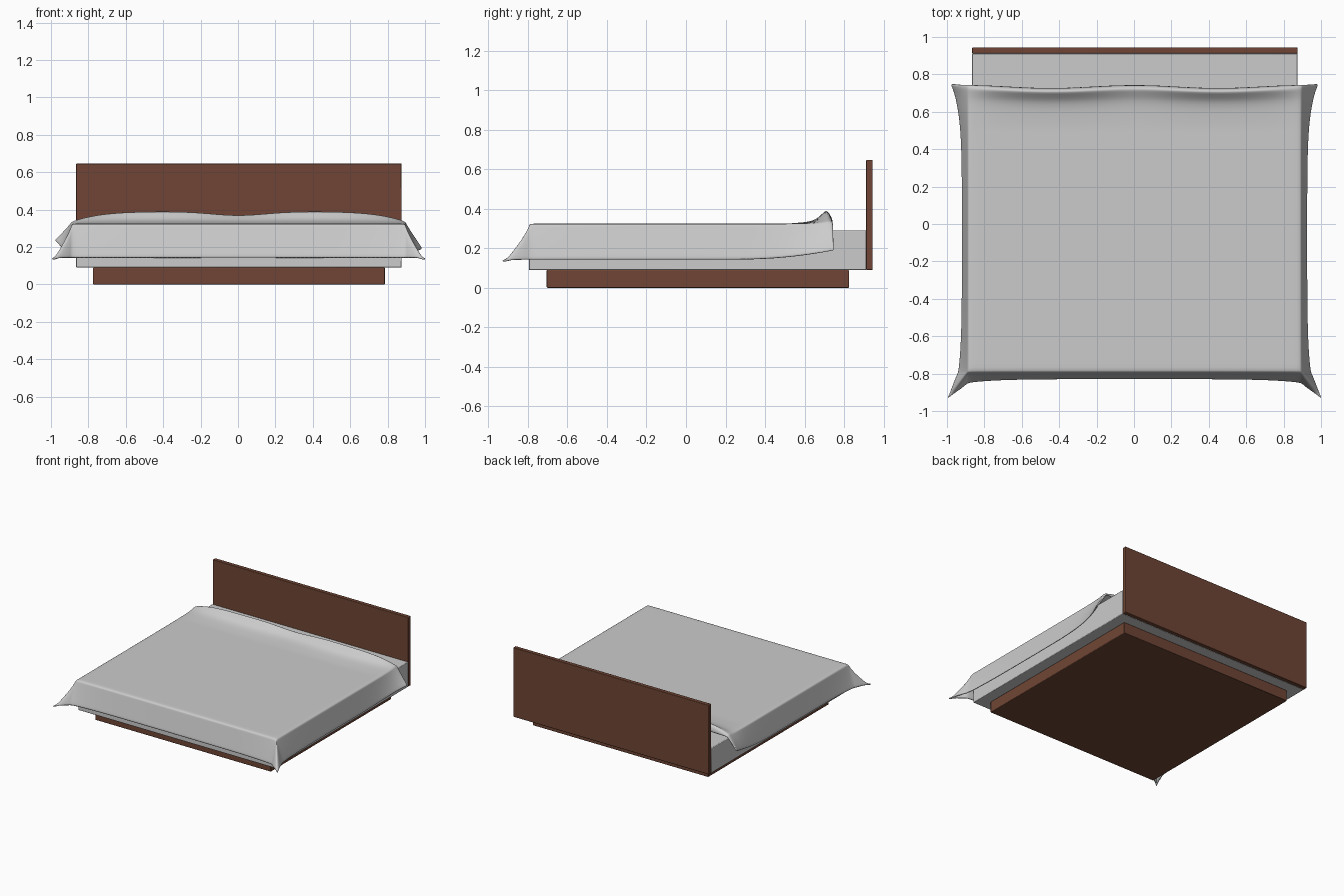
import bpy, bmesh, math

if "Cube" in bpy.data.objects:
    bpy.data.objects.remove(bpy.data.objects["Cube"])

brown = bpy.data.materials.new("brown_wood")
brown.diffuse_color = (0.16, 0.06, 0.035, 1)
brown.use_nodes = True
brown.node_tree.nodes["Principled BSDF"].inputs["Base Color"].default_value = brown.diffuse_color


def box(name, x0, x1, y0, y1, z0, z1, mat=None, bevel=0.004):
    bpy.ops.mesh.primitive_cube_add(size=1, location=((x0 + x1) / 2, (y0 + y1) / 2, (z0 + z1) / 2))
    ob = bpy.context.object
    ob.name = name
    ob.scale = (x1 - x0, y1 - y0, z1 - z0)
    bpy.ops.object.transform_apply(location=False, rotation=False, scale=True)
    b = ob.modifiers.new("bevel", 'BEVEL')
    b.width, b.segments = bevel, 2
    bpy.ops.object.shade_smooth_by_angle()
    if mat:
        ob.data.materials.append(mat)
    return ob


# Plinth, mattress and headboard
box("plinth", -0.775, 0.785, -0.705, 0.825, 0, 0.09, brown)
box("mattress", -0.865, 0.875, -0.795, 0.912, 0.09, 0.29)
box("headboard", -0.865, 0.875, 0.912, 0.945, 0.09, 0.647, brown)


# Draped blanket: flat top, hanging sides and front, flared corners
TOP, HALF, FRONT, BACK = 0.325, 0.89, -0.79, 0.738
RIDGE = [(0.52, 0), (0.62, 0.13), (0.66, 0.3), (0.70, 0.78), (0.715, 1), (0.73, 0.75), (BACK, -0.1)]


def ridge(y):
    # Raised fold profile near the headboard end
    if y <= RIDGE[0][0]:
        return 0
    for (a, p), (b, q) in zip(RIDGE, RIDGE[1:]):
        if y <= b + 1e-6:
            return p + (q - p) * (y - a) / (b - a)
    return RIDGE[-1][1]


def drape(side, x, du, y, dv):
    # du and dv run 0..1 down the hanging side and front
    corner = (du * dv) ** 0.75
    near_back = math.exp(-(BACK - y) / 0.13)
    near_front = math.exp(-(y - FRONT) / 0.15)
    near_side = math.exp(-(HALF - abs(x)) / 0.15)
    out_x = 0.035 * du + 0.055 * corner + du * (0.06 * near_back + 0.02 * near_front)
    out_y = 0.042 * dv + 0.08 * corner + 0.02 * dv * near_side
    fall = min(1, (du ** 5 + dv ** 5) ** 0.2)
    lift_end = 0.095 if side < 0 else 0.05
    lift = max(0, (y - 0.2) / (BACK - 0.2)) ** 2.5 * lift_end * du
    amp = 0.07 * (1 - (abs(x) / 0.92) ** 6) - 0.022 * math.exp(-(x / 0.2) ** 2)
    wave = 0.008 * math.cos(x * 7) * max(0, (y - 0.6) / 0.14)
    z = TOP - 0.182 * fall + lift + amp * ridge(y) * (1 - du)
    return (0.003 + x + side * out_x, y - out_y + wave, z)


DROPS = [0.06, 0.16, 0.3, 0.45, 0.6, 0.75, 0.88, 1]
cols = [(-1, -HALF, d) for d in reversed(DROPS)]
cols += [(math.copysign(1, i - 20), HALF * (i - 20) / 20, 0) for i in range(41)]
cols += [(1, HALF, d) for d in DROPS]
rows = [(FRONT, d) for d in reversed(DROPS)]
rows += [(FRONT + (0.52 - FRONT) * i / 30, 0) for i in range(31)]
rows += [(y, 0) for y in (0.57, 0.62, 0.66, 0.68, 0.70, 0.715, 0.73, BACK)]

bm = bmesh.new()
grid = [[bm.verts.new(drape(s, x, du, y, dv)) for s, x, du in cols] for y, dv in rows]
for a, b in zip(grid, grid[1:]):
    for i in range(len(cols) - 1):
        bm.faces.new((a[i], a[i + 1], b[i + 1], b[i]))
mesh = bpy.data.meshes.new("blanket")
bm.to_mesh(mesh)
bm.free()
blanket = bpy.data.objects.new("blanket", mesh)
bpy.context.collection.objects.link(blanket)
solid = blanket.modifiers.new("thickness", 'SOLIDIFY')
solid.thickness, solid.offset = 0.012, -1
sub = blanket.modifiers.new("smooth", 'SUBSURF')
sub.levels = sub.render_levels = 1
for p in mesh.polygons:
    p.use_smooth = True
